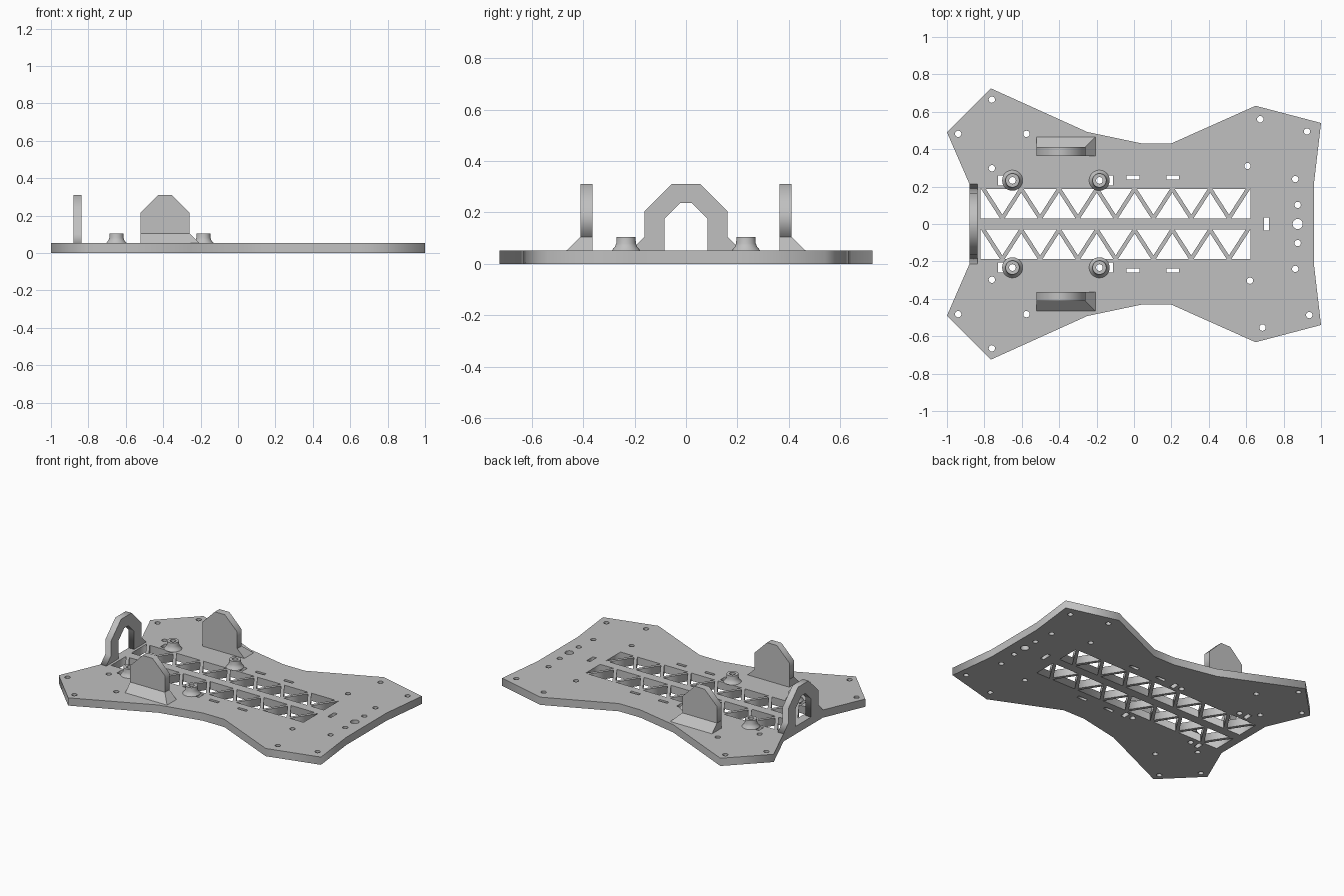
import bpy, bmesh, math
from mathutils import Matrix

cube = bpy.data.objects.get("Cube")
if cube:
    bpy.data.objects.remove(cube, do_unlink=True)

T = 0.0525  # deck thickness
BASE = 0.105  # top of the fillets and standoffs

grey = bpy.data.materials.new("light_grey")
grey.use_nodes = True
grey.diffuse_color = (0.53, 0.53, 0.53, 1)
grey.node_tree.nodes["Principled BSDF"].inputs["Base Color"].default_value = (0.53, 0.53, 0.53, 1)


def add_mesh(name, bm):
    bmesh.ops.remove_doubles(bm, verts=bm.verts, dist=0.0001)
    bmesh.ops.recalc_face_normals(bm, faces=bm.faces)
    mesh = bpy.data.meshes.new(name)
    bm.to_mesh(mesh)
    bm.free()
    mesh.materials.append(grey)
    obj = bpy.data.objects.new(name, mesh)
    bpy.context.collection.objects.link(obj)
    return obj


def slab(name, loops, depth, matrix):
    """Extrude a filled outline, with holes, to the given depth."""
    curve = bpy.data.curves.new(name, "CURVE")
    curve.dimensions = "2D"
    curve.fill_mode = "BOTH"
    curve.extrude = depth / 2
    for loop in loops:
        spline = curve.splines.new("POLY")
        spline.points.add(len(loop) - 1)
        for point, (x, y) in zip(spline.points, loop):
            point.co = (x, y, 0, 1)
        spline.use_cyclic_u = True
    temp = bpy.data.objects.new(name + "_outline", curve)
    bpy.context.collection.objects.link(temp)
    bpy.context.view_layer.update()
    mesh = bpy.data.meshes.new_from_object(temp.evaluated_get(bpy.context.evaluated_depsgraph_get()))
    bpy.data.objects.remove(temp)
    bm = bmesh.new()
    bm.from_mesh(mesh)
    bpy.data.meshes.remove(mesh)
    bm.transform(matrix)
    return add_mesh(name, bm)


def circle(x, y, r, n=20):
    return [(x + r * math.cos(2 * math.pi * i / n), y + r * math.sin(2 * math.pi * i / n)) for i in range(n)]


def rect(x, y, w, h):
    return [(x - w / 2, y - h / 2), (x + w / 2, y - h / 2), (x + w / 2, y + h / 2), (x - w / 2, y + h / 2)]


def mirrored(half):
    return half + [(x, -y) for x, y in reversed(half)]


flat = Matrix.Translation((0, 0, T / 2))

# Deck outline
loops = [mirrored([(-0.878, 0.21), (-1, 0.49), (-0.765, 0.725), (-0.25, 0.492), (0.04, 0.431),
                   (0.2, 0.431), (0.65, 0.632), (1, 0.54), (0.962, 0.215)])]

# Deck openings
WIN_X0, WIN_X1, WIN_Y, WIN_H = -0.82, 0.622, 0.109, 0.157
STANDOFF_X, STANDOFF_Y = (-0.65, -0.185), 0.233
for s in (1, -1):
    loops.append(rect((WIN_X0 + WIN_X1) / 2, s * WIN_Y, WIN_X1 - WIN_X0, WIN_H))
    for x, y in [(-0.76, 0.665), (-0.94, 0.482), (-0.575, 0.482), (-0.76, 0.298), (0.875, 0.102), (0.862, 0.24)]:
        loops.append(circle(x, s * y, 0.017))
    for x in (-0.005, 0.207):
        loops.append(rect(x, s * 0.248, 0.068, 0.02))
    for x in (-0.712, -0.126):
        loops.append(rect(x, s * STANDOFF_Y, 0.03, 0.053))
    for x in STANDOFF_X:
        loops.append(circle(x, s * STANDOFF_Y, 0.018))
for x, y in [(0.675, 0.56), (0.925, 0.495), (0.607, 0.31), (0.62, -0.303), (0.937, -0.487), (0.687, -0.554)]:
    loops.append(circle(x, y, 0.017))
loops.append(circle(0.875, 0, 0.027, 28))
loops.append(rect(0.708, 0, 0.025, 0.068))
slab("deck", loops, T, flat)

# Zigzag truss bars across both windows
PITCH, HALF = 0.202, 0.0125
for side, s in (("left", 1), ("right", -1)):
    low, high = s * WIN_Y - WIN_H / 2, s * WIN_Y + WIN_H / 2
    for i in range(14):
        xa = -0.805 + i * PITCH / 2
        xb = xa + PITCH / 2
        ya, yb = (high, low) if i % 2 == 0 else (low, high)
        slab(f"truss_bar_{side}_{i + 1}",
             [[(xa - HALF, ya), (xa + HALF, ya), (xb + HALF, yb), (xb - HALF, yb)]], T, flat)


# Hollow standoffs with flared feet
def standoff(name, x, y, n=32):
    profile = [(0.018, T), (0.018, BASE), (0.037, BASE), (0.038, 0.08), (0.043, 0.067), (0.055, T)]
    bm = bmesh.new()
    rings = [[bm.verts.new((x + r * math.cos(2 * math.pi * i / n), y + r * math.sin(2 * math.pi * i / n), z))
              for i in range(n)] for r, z in profile]
    for a, b in zip(rings, rings[1:] + rings[:1]):
        for i in range(n):
            j = (i + 1) % n
            bm.faces.new((a[i], a[j], b[j], b[i]))
    obj = add_mesh(name, bm)
    bpy.ops.object.select_all(action="DESELECT")
    obj.select_set(True)
    bpy.context.view_layer.objects.active = obj
    bpy.ops.object.shade_smooth_by_angle(angle=math.radians(35))


# Upright side tabs with sloped footings
def footing(name, s):
    bm = bmesh.new()
    inner = 0.363
    base = [(-0.52, inner), (-0.207, inner), (-0.207, 0.464), (-0.52, 0.464)]
    top = [(-0.52, inner), (-0.26, inner), (-0.26, 0.411), (-0.52, 0.411)]
    lower = [bm.verts.new((x, s * y, T)) for x, y in base]
    upper = [bm.verts.new((x, s * y, BASE)) for x, y in top]
    bm.faces.new(lower)
    bm.faces.new(upper)
    for i in range(4):
        j = (i + 1) % 4
        bm.faces.new((lower[i], lower[j], upper[j], upper[i]))
    add_mesh(name, bm)


upright = Matrix.Rotation(math.pi / 2, 4, "X")
tab = [(-0.52, BASE), (-0.52, 0.217), (-0.427, 0.31), (-0.353, 0.31), (-0.26, 0.217), (-0.26, BASE)]
for side, s in (("left", 1), ("right", -1)):
    footing(f"tab_footing_{side}", s)
    slab(f"side_tab_{side}", [tab], 0.048, Matrix.Translation((0, s * 0.387, 0)) @ upright)
    for end, x in zip(("outer", "inner"), STANDOFF_X):
        standoff(f"standoff_{side}_{end}", x, s * STANDOFF_Y)

# Open arch at the end of the deck
outer = [(-0.213, T), (-0.162, BASE), (-0.162, 0.203), (-0.056, 0.31)]
inner = [(0.083, T), (0.083, 0.175), (0.022, 0.237)]
arch = outer + [(-y, z) for y, z in reversed(outer)] + inner + [(-y, z) for y, z in reversed(inner)]
across = Matrix.Rotation(math.pi / 2, 4, "Z") @ upright
slab("end_arch", [arch], 0.043, Matrix.Translation((-0.8585, 0, 0)) @ across)
